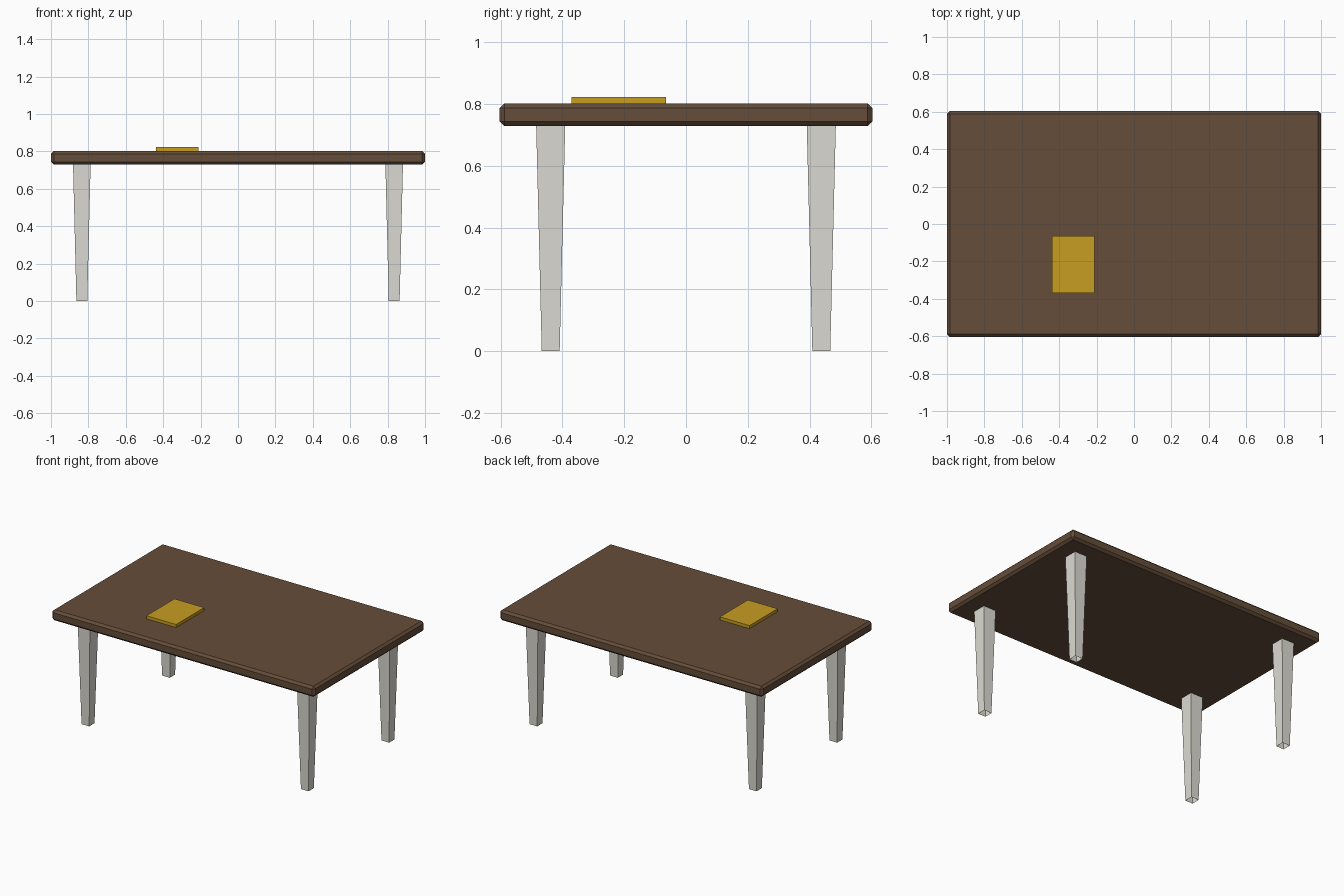
import bpy, bmesh
from mathutils import Matrix

if "Cube" in bpy.data.objects:
    bpy.data.objects.remove(bpy.data.objects["Cube"])


def material(name, color):
    m = bpy.data.materials.new(name)
    m.diffuse_color = (*color, 1)
    m.use_nodes = True
    m.node_tree.nodes["Principled BSDF"].inputs["Base Color"].default_value = m.diffuse_color
    return m


def add_box(name, lo, hi, mat=None, bevel=0):
    bm = bmesh.new()
    size = [b - a for a, b in zip(lo, hi)]
    mid = [(a + b) / 2 for a, b in zip(lo, hi)]
    bmesh.ops.create_cube(bm, size=1, matrix=Matrix.Translation(mid) @ Matrix.Diagonal((*size, 1)))
    if bevel:
        bmesh.ops.bevel(bm, geom=bm.edges[:], offset=bevel, offset_type='OFFSET',
                        segments=1, affect='EDGES')
    return finish(name, bm, mat)


def finish(name, bm, mat=None):
    mesh = bpy.data.meshes.new(name)
    bm.to_mesh(mesh)
    bm.free()
    obj = bpy.data.objects.new(name, mesh)
    bpy.context.collection.objects.link(obj)
    if mat:
        mesh.materials.append(mat)
    return obj


def add_leg(name, x, y, mat, top_z=0.73, top_w=0.094, foot_w=0.058):
    # Tapered square tube, open at the foot
    bm = bmesh.new()
    bmesh.ops.create_cube(bm, size=1, matrix=Matrix.Translation((x, y, top_z / 2))
                          @ Matrix.Diagonal((top_w, top_w, top_z, 1)))
    for v in bm.verts:
        if v.co.z < 0.1:
            v.co.x = x + (v.co.x - x) * foot_w / top_w
            v.co.y = y + (v.co.y - y) * foot_w / top_w
    foot = [f for f in bm.faces if f.calc_center_median().z < 0.01]
    bmesh.ops.delete(bm, geom=foot, context='FACES_ONLY')
    return finish(name, bm, mat)


wood = material("dark_wood", (0.13, 0.075, 0.042))
yellow = material("mustard", (0.57, 0.34, 0.015))
metal = material("warm_grey", (0.72, 0.71, 0.65))

# Chamfered table top
add_box("table_top", (-1, -0.603, 0.729), (1, 0.603, 0.802), wood, bevel=0.015)

# Four tapered legs
for sx, side in ((-1, "left"), (1, "right")):
    for sy, end in ((-1, "front"), (1, "back")):
        add_leg(f"{end}_{side}_leg", sx * 0.835, sy * 0.438, metal)

# Flat book lying on the table
add_box("book", (-0.438, -0.37, 0.802), (-0.212, -0.065, 0.823), yellow)
